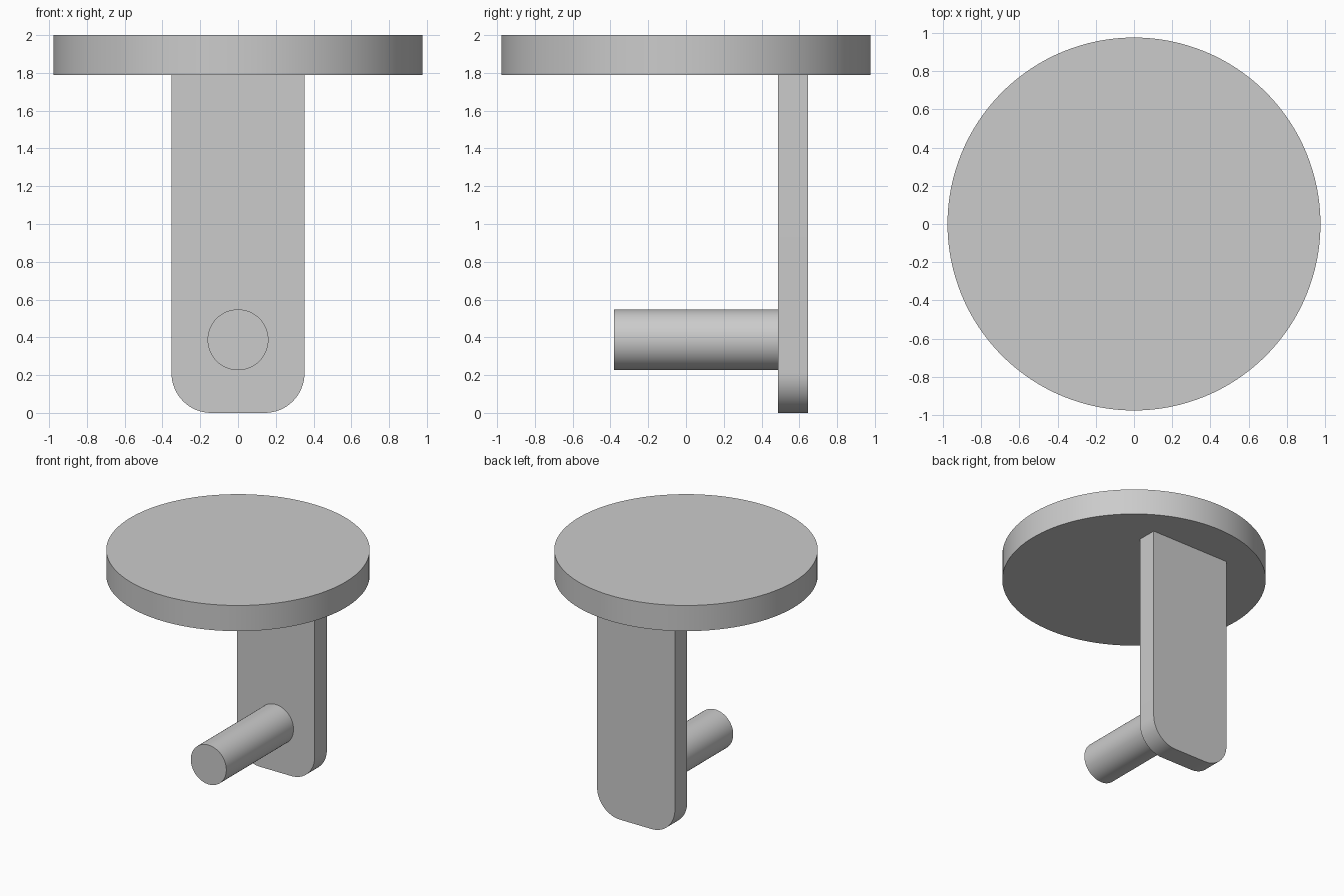
import bpy, bmesh
from math import pi, sin, cos

cube = bpy.data.objects.get("Cube")
if cube:
    bpy.data.objects.remove(cube, do_unlink=True)

grey = bpy.data.materials.new("plain grey")
grey.use_nodes = True
colour = (0.6, 0.6, 0.6, 1)
grey.diffuse_color = colour
grey.node_tree.nodes["Principled BSDF"].inputs["Base Color"].default_value = colour


def finish(obj, name):
    obj.name = name
    obj.data.materials.append(grey)
    bpy.ops.object.select_all(action="DESELECT")
    obj.select_set(True)
    bpy.context.view_layer.objects.active = obj
    bpy.ops.object.shade_smooth_by_angle(angle=pi / 6)


def cylinder(name, radius, depth, location, rotation=(0, 0, 0), sides=96):
    bpy.ops.mesh.primitive_cylinder_add(vertices=sides, radius=radius, depth=depth,
                                        location=location, rotation=rotation)
    finish(bpy.context.object, name)


def rounded_plate(name, half_width, height, corner, front, back, steps=16):
    # Outline with square top corners and rounded bottom corners
    arc = [(half_width - corner + corner * sin(pi / 2 * i / steps),
            corner - corner * cos(pi / 2 * i / steps)) for i in range(steps + 1)]
    right = arc + [(half_width, height)]
    outline = right + [(-x, z) for x, z in reversed(right)]
    bm = bmesh.new()
    face = bm.faces.new([bm.verts.new((x, front, z)) for x, z in outline])
    moved = bmesh.ops.extrude_face_region(bm, geom=[face])["geom"]
    bmesh.ops.translate(bm, vec=(0, back - front, 0),
                        verts=[v for v in moved if isinstance(v, bmesh.types.BMVert)])
    bmesh.ops.recalc_face_normals(bm, faces=bm.faces)
    mesh = bpy.data.meshes.new(name)
    bm.to_mesh(mesh)
    bm.free()
    obj = bpy.data.objects.new(name, mesh)
    bpy.context.collection.objects.link(obj)
    finish(obj, name)


# Round top disc, hanging back plate and forward peg
cylinder("top_disc", 0.977, 0.21, (0, 0, 1.895), sides=128)
rounded_plate("back_plate", 0.352, 1.79, 0.21, 0.488, 0.647)
cylinder("peg", 0.161, 0.87, (0, 0.054, 0.387), (pi / 2, 0, 0), sides=64)
